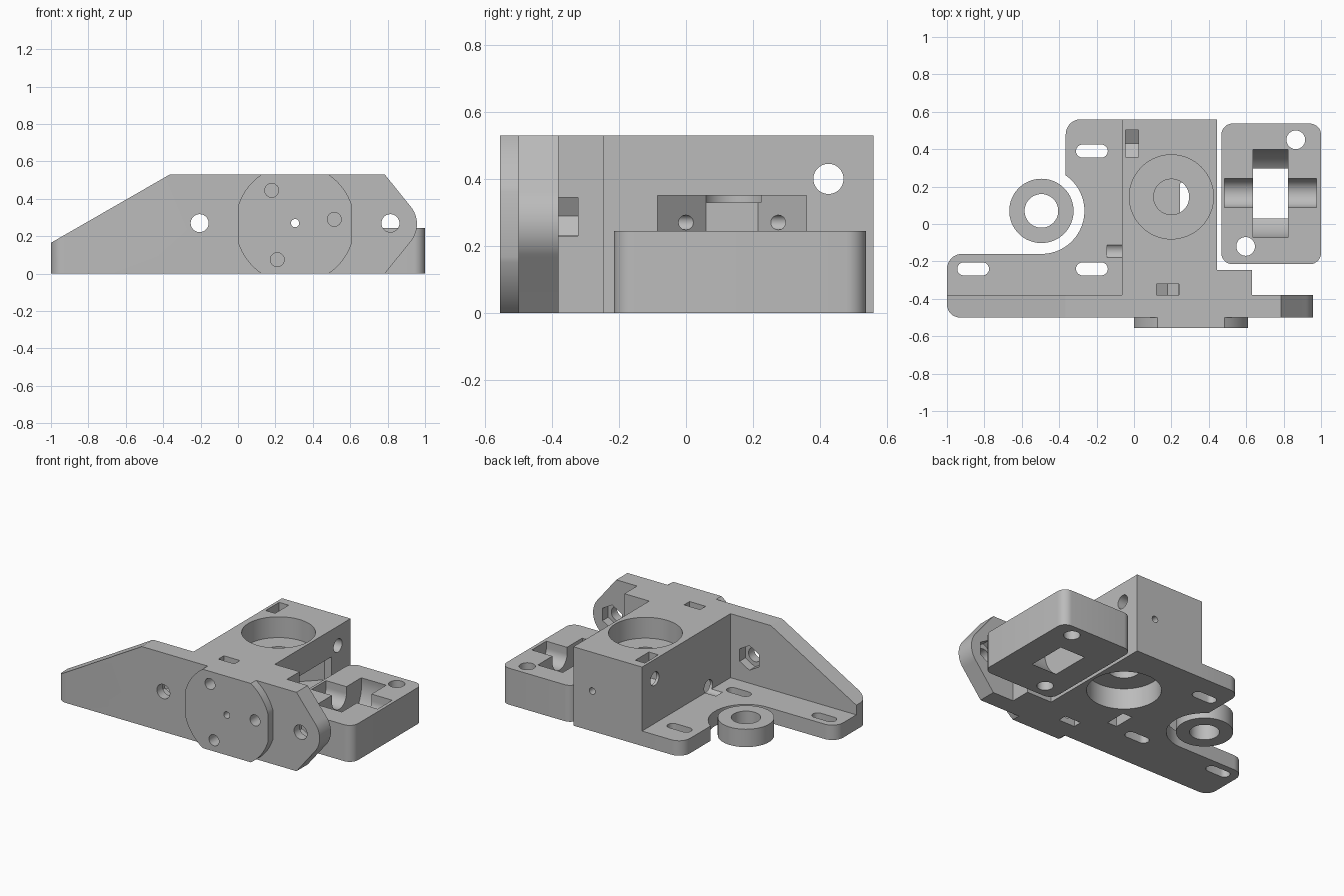
import bpy, bmesh, math
from mathutils import Vector

if "Cube" in bpy.data.objects:
    bpy.data.objects.remove(bpy.data.objects["Cube"], do_unlink=True)

# One grey plastic for every part
GREY = (0.5, 0.5, 0.5, 1)
plastic = bpy.data.materials.new("grey_plastic")
plastic.use_nodes = True
plastic.diffuse_color = GREY
plastic.node_tree.nodes["Principled BSDF"].inputs["Base Color"].default_value = GREY

TOP, MID, EPS = 0.53, 0.265, 0.1


def arc(cx, cy, r, start, end, n):
    angles = [math.radians(start + (end - start) * i / n) for i in range(n + 1)]
    return [(cx + r * math.cos(a), cy + r * math.sin(a)) for a in angles]


def circle(cx, cy, r, n=48):
    return arc(cx, cy, r, 0, 360, n)[:-1]


def hexagon(cx, cy, r=0.083):
    return arc(cx, cy, r, 90, 450, 6)[:-1]


def rect(x0, x1, y0, y1):
    return [(x0, y0), (x1, y0), (x1, y1), (x0, y1)]


def slot(x0, x1, cy, r):
    return arc(x1 - r, cy, r, -90, 90, 12) + arc(x0 + r, cy, r, 90, 270, 12)


def rounded(points, steps=8):
    """Round each right-angled corner given as (x, y, radius)."""
    out = []
    for i, (x, y, r) in enumerate(points):
        p = Vector((x, y))
        if r == 0:
            out.append((x, y))
            continue
        a = (Vector(points[i - 1][:2]) - p).normalized() * r
        b = (Vector(points[(i + 1) % len(points)][:2]) - p).normalized() * r
        for k in range(steps + 1):
            t = math.pi / 2 * k / steps
            out.append(tuple(p + a * (1 - math.sin(t)) + b * (1 - math.cos(t))))
    return out


def prism(name, profile, axis, lo, hi):
    """Extrude a 2D profile along an axis between two positions."""
    place = {"x": lambda a, b, t: (t, a, b),
             "y": lambda a, b, t: (a, t, b),
             "z": lambda a, b, t: (a, b, t)}[axis]
    bm = bmesh.new()
    ends = [[bm.verts.new(place(a, b, t)) for a, b in profile] for t in (lo, hi)]
    n = len(profile)
    for end in ends:
        bm.faces.new(end)
    for i in range(n):
        j = (i + 1) % n
        bm.faces.new((ends[0][i], ends[0][j], ends[1][j], ends[1][i]))
    bmesh.ops.recalc_face_normals(bm, faces=bm.faces)
    mesh = bpy.data.meshes.new(name)
    bm.to_mesh(mesh)
    bm.free()
    mesh.materials.append(plastic)
    obj = bpy.data.objects.new(name, mesh)
    bpy.context.collection.objects.link(obj)
    return obj


def combine(target, tool, operation="DIFFERENCE"):
    mod = target.modifiers.new("combine", "BOOLEAN")
    mod.operation, mod.object, mod.solver = operation, tool, "EXACT"
    graph = bpy.context.evaluated_depsgraph_get()
    graph.update()
    mesh = bpy.data.meshes.new_from_object(target.evaluated_get(graph))
    target.modifiers.clear()
    target.data = mesh
    bpy.data.objects.remove(tool, do_unlink=True)


def cut(target, profile, axis, lo, hi):
    combine(target, prism("cutter", profile, axis, lo, hi))


def finish(obj):
    bpy.ops.object.select_all(action="DESELECT")
    obj.select_set(True)
    bpy.context.view_layer.objects.active = obj
    bpy.ops.object.shade_smooth_by_angle(angle=math.radians(25))


# Front plate with sloped left side and rounded ear on the right
ear = arc(0.81, MID, 0.147, -42, 42, 20)
front = [(-1, 0), (0.785, 0)] + ear + [(0.785, TOP), (-0.365, TOP), (-1, 0.165)]
bracket = prism("bracket_body", front, "y", -0.5, -0.38)
outline = rounded([(-1, -0.5, 0.07), (1, -0.5, 0), (1, -0.38, 0), (-1, -0.38, 0)])
combine(bracket, prism("trim", outline, "z", -EPS, TOP + EPS), "INTERSECT")

# Bearing block, its wide front, and the slotted base flange
block = [(-0.065, -0.5), (0.63, -0.5), (0.63, -0.245), (0.445, -0.245),
         (0.445, 0.56), (-0.065, 0.56)]
combine(bracket, prism("block", block, "z", 0, TOP), "UNION")
bite = [(x, y, 0) for x, y in arc(-0.495, 0.07, 0.23, 56, -90, 32)]
flange = rounded([(-1, -0.5, 0.07), (0.2, -0.5, 0), (0.2, 0.56, 0),
                  (-0.365, 0.56, 0.08)] + [(-0.365, 0.26, 0)] + bite
                 + [(-1, -0.16, 0.08)])
combine(bracket, prism("flange", flange, "z", 0, 0.1), "UNION")

# Raised mounting disc, trimmed flat on all four sides
half = math.degrees(math.acos(0.305 / 0.32))
rise = math.degrees(math.asin(MID / 0.32))
disc = (arc(0.305, MID, 0.32, half, rise, 12)
        + arc(0.305, MID, 0.32, 180 - rise, 180 - half, 12)
        + arc(0.305, MID, 0.32, 180 + half, 180 + rise, 12)
        + arc(0.305, MID, 0.32, 360 - rise, 360 - half, 12))
combine(bracket, prism("disc", disc, "y", -0.555, -0.45), "UNION")

# Bearing seats above and below, with blind shaft reliefs
for seat, relief in (((0.39, TOP + EPS), (0.33, 0.42)), ((-EPS, 0.14), (0.11, 0.2))):
    cut(bracket, circle(0.2, 0.145, 0.225, 64), "z", *seat)
    cut(bracket, circle(0.2, 0.145, 0.095), "z", *relief)

# Side pocket between the seats
pocket = [(0.6, -0.085), (0.39, -0.085), (0.245, 0.06), (0.245, 0.215),
          (0.39, 0.36), (0.6, 0.36)]
cut(bracket, pocket, "z", 0.18, 0.35)

# Cross screws through the block, with nut slots from top and bottom
cut(bracket, circle(0.425, 0.4, 0.045), "x", -0.145, 0.6)
cut(bracket, circle(-0.145, 0.13, 0.045), "x", -0.145, 0.7)
for y, z, end in ((0.43, 0.4, TOP + EPS), (-0.145, 0.13, -EPS)):
    cut(bracket, hexagon(y, z), "x", -0.045, 0.025)
    cut(bracket, rect(y - 0.072, y + 0.072, min(z, end), max(z, end)), "x", -0.045, 0.025)

# Disc screws, with nut slots opening up, sideways and down
for x, z in ((0.18, 0.445), (0.515, 0.29), (0.21, 0.075)):
    cut(bracket, circle(x, z, 0.037), "y", -0.7, -0.28)
slots = (rect(0.12, 0.24, 0.445, TOP + EPS), rect(0.515, 0.8, 0.23, 0.345),
         rect(0.15, 0.27, -EPS, 0.075))
for (x, z), opening in zip(((0.18, 0.445), (0.515, 0.29), (0.21, 0.075)), slots):
    turn = arc(x, z, 0.068, 0 if x > 0.4 else 90, 360 if x > 0.4 else 450, 6)[:-1]
    cut(bracket, turn, "y", -0.38, -0.322)
    cut(bracket, opening, "y", -0.38, -0.322)

# Long pilot hole and the two plate holes with nut recesses
cut(bracket, circle(0.305, 0.27, 0.022, 24), "y", -0.7, 0.7)
for x in (-0.205, 0.815):
    cut(bracket, circle(x, 0.27, 0.048), "y", -0.7, -0.3)
    cut(bracket, hexagon(x, 0.27), "y", -0.44, -0.3)

# Adjustment slots in the flange
for x, y in ((-0.86, -0.24), (-0.225, -0.24), (-0.225, 0.39)):
    cut(bracket, slot(x - 0.085, x + 0.085, y, 0.035), "z", -EPS, 0.15)
finish(bracket)

# Loose spacer ring
ring = prism("spacer_ring", circle(-0.495, 0.07, 0.172, 64), "z", 0, 0.12)
cut(ring, circle(-0.495, 0.07, 0.09), "z", -EPS, 0.3)
finish(ring)

# Idler holder with roller well, axle cradle and two screw holes
corners = rect(0.467, 1.0, -0.215, 0.537)
idler = prism("idler_holder", rounded([(x, y, 0.06) for x, y in corners]), "z", 0, 0.245)
cut(idler, circle(0.163, 0.2, 0.24, 64), "x", 0.637, 0.823)
cradle = arc(0.165, 0.2, 0.077, 180, 360, 24) + [(0.242, 0.4), (0.088, 0.4)]
cut(idler, cradle, "x", 0.485, 0.977)
for x, y in ((0.865, 0.45), (0.597, -0.12)):
    cut(idler, circle(x, y, 0.05), "z", -EPS, 0.4)
finish(idler)
